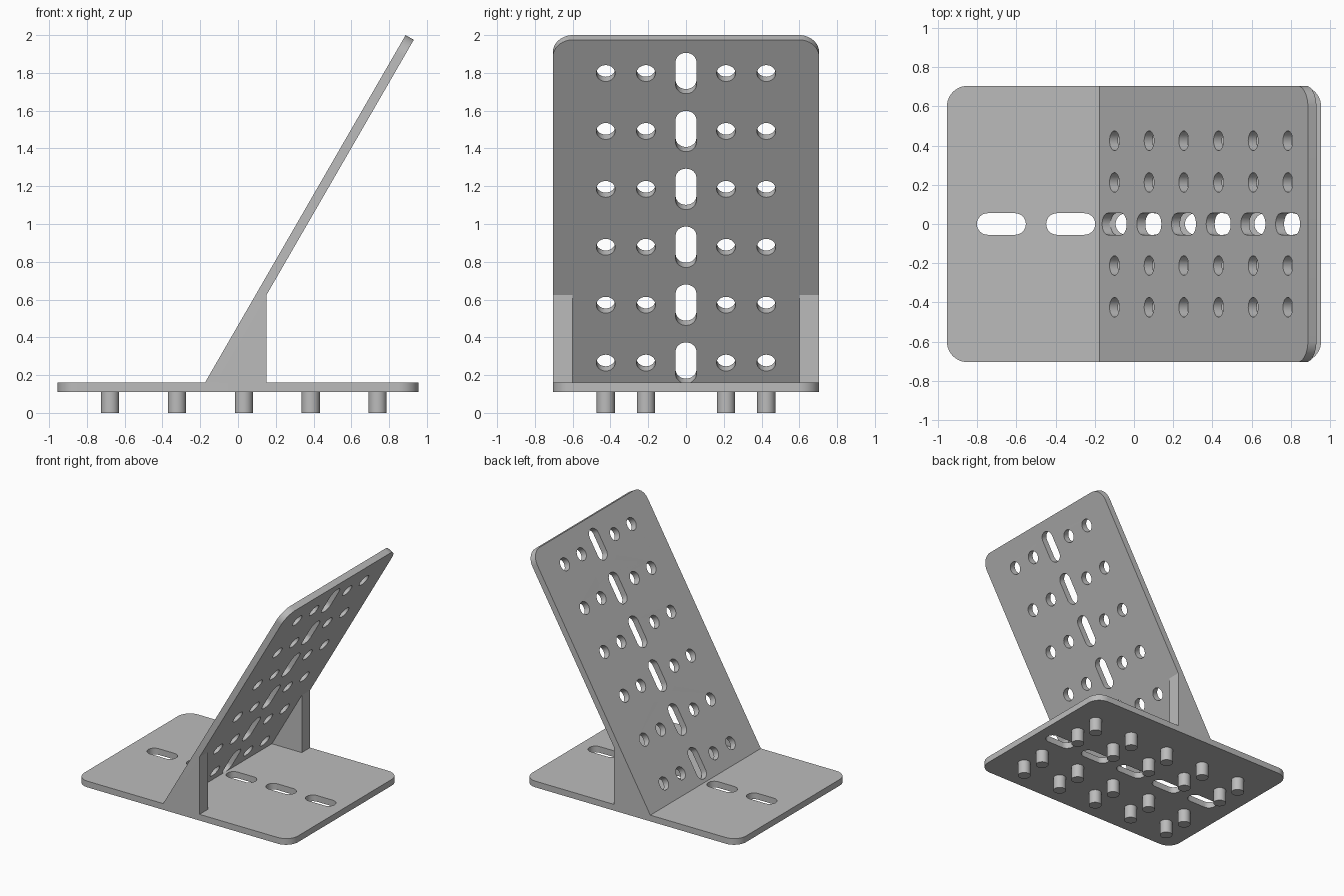
import bpy, bmesh, math
from mathutils import Matrix, Vector

if "Cube" in bpy.data.objects:
    bpy.data.objects.remove(bpy.data.objects["Cube"])

ANGLE = math.radians(60)
THICK = 0.05
HALF_W = 0.705          # half depth of the bracket in y
BASE_TOP = 0.16
FOOT_X = -0.175         # where the sloped face meets the base
PITCH = 0.354
PEG_Y = (-0.425, -0.212, 0.212, 0.425)
SLOT_LEN, SLOT_R, HOLE_R = 0.25, 0.055, 0.05

grey = bpy.data.materials.new("light grey")
grey.diffuse_color = (0.5, 0.5, 0.5, 1)
grey.use_nodes = True
grey.node_tree.nodes["Principled BSDF"].inputs["Base Color"].default_value = grey.diffuse_color


def arc(cx, cy, r, a0, a1, n):
    return [(cx + r * math.cos(math.radians(a0 + (a1 - a0) * i / n)),
             cy + r * math.sin(math.radians(a0 + (a1 - a0) * i / n))) for i in range(n + 1)]


def circle(cx, cy, r, n=32):
    return arc(cx, cy, r, 0, 360, n)[:-1]


def slot(cx, cy, along_x):
    h = SLOT_LEN / 2 - SLOT_R
    if along_x:
        return arc(cx + h, cy, SLOT_R, -90, 90, 16) + arc(cx - h, cy, SLOT_R, 90, 270, 16)
    return arc(cx, cy + h, SLOT_R, 0, 180, 16) + arc(cx, cy - h, SLOT_R, 180, 360, 16)


def finish(obj):
    obj.data.materials.clear()
    obj.data.materials.append(grey)
    bpy.ops.object.select_all(action='DESELECT')
    obj.select_set(True)
    bpy.context.view_layer.objects.active = obj
    bpy.ops.object.shade_smooth_by_angle(angle=math.radians(30))
    return obj


def plate(name, loops, thickness, matrix):
    """Extrude an outline (first loop) with holes (other loops), centred on local z = 0."""
    curve = bpy.data.curves.new(name + "_outline", 'CURVE')
    curve.dimensions = '2D'
    curve.fill_mode = 'BOTH'
    curve.extrude = thickness / 2
    for pts in loops:
        sp = curve.splines.new('POLY')
        sp.points.add(len(pts) - 1)
        for p, (x, y) in zip(sp.points, pts):
            p.co = (x, y, 0, 1)
        sp.use_cyclic_u = True
    tmp = bpy.data.objects.new(name + "_outline", curve)
    bpy.context.collection.objects.link(tmp)
    deps = bpy.context.evaluated_depsgraph_get()
    mesh = bpy.data.meshes.new_from_object(tmp.evaluated_get(deps))
    bpy.data.objects.remove(tmp)
    bm = bmesh.new()
    bm.from_mesh(mesh)
    bmesh.ops.remove_doubles(bm, verts=bm.verts, dist=1e-4)
    bmesh.ops.transform(bm, matrix=matrix, verts=bm.verts)
    bmesh.ops.recalc_face_normals(bm, faces=bm.faces)
    bm.to_mesh(mesh)
    bm.free()
    obj = bpy.data.objects.new(name, mesh)
    bpy.context.collection.objects.link(obj)
    return finish(obj)


# Base plate with rounded corners and a row of slots
HX, R = 0.955, 0.106
cols = [0.031 + PITCH * i for i in range(-2, 3)]
outline = (arc(HX - R, HALF_W - R, R, 0, 90, 12) + arc(R - HX, HALF_W - R, R, 90, 180, 12)
           + arc(R - HX, R - HALF_W, R, 180, 270, 12) + arc(HX - R, R - HALF_W, R, 270, 360, 12))
plate("base_plate", [outline] + [slot(x, 0, True) for x in cols], THICK,
      Matrix.Translation((0, 0, BASE_TOP - THICK / 2)))

# Sloped panel: local x runs along world y, local y runs up the slope
LEN = (2.0 - BASE_TOP) / math.sin(ANGLE)
rows = [0.15 + PITCH * i for i in range(6)]
outline = ([(-HALF_W, 0), (HALF_W, 0)] + arc(HALF_W - R, LEN - R, R, 0, 90, 12)
           + arc(R - HALF_W, LEN - R, R, 90, 180, 12))
holes = [slot(0, s, False) for s in rows]
holes += [circle(y, s, HOLE_R) for s in rows for y in PEG_Y]
up = Vector((math.cos(ANGLE), 0, math.sin(ANGLE)))
side = Vector((0, 1, 0))
normal = side.cross(up)                     # points to the underside
origin = Vector((FOOT_X, 0, BASE_TOP)) + normal * THICK / 2
frame = Matrix((side, up, normal)).transposed().to_4x4()
plate("sloped_panel", [outline] + holes, THICK, Matrix.Translation(origin) @ frame)

# Triangular side gussets under the panel
GX = 0.15
toe = FOOT_X + THICK / math.sin(ANGLE)
tri = [(toe, BASE_TOP), (GX, BASE_TOP), (GX, BASE_TOP + (GX - toe) * math.tan(ANGLE))]
GW = 0.105
for label, sgn in (("front", -1), ("back", 1)):
    plate(label + "_gusset", [tri], GW,
          Matrix.Translation((0, sgn * (HALF_W - GW / 2), 0)) @ Matrix.Rotation(math.pi / 2, 4, 'X'))

# Pegs under the base
PEG_H = BASE_TOP - THICK
for i, x in enumerate(cols):
    for j, y in enumerate(PEG_Y):
        plate(f"peg_{i}_{j}", [circle(x, y, 0.048)], PEG_H, Matrix.Translation((0, 0, PEG_H / 2)))
